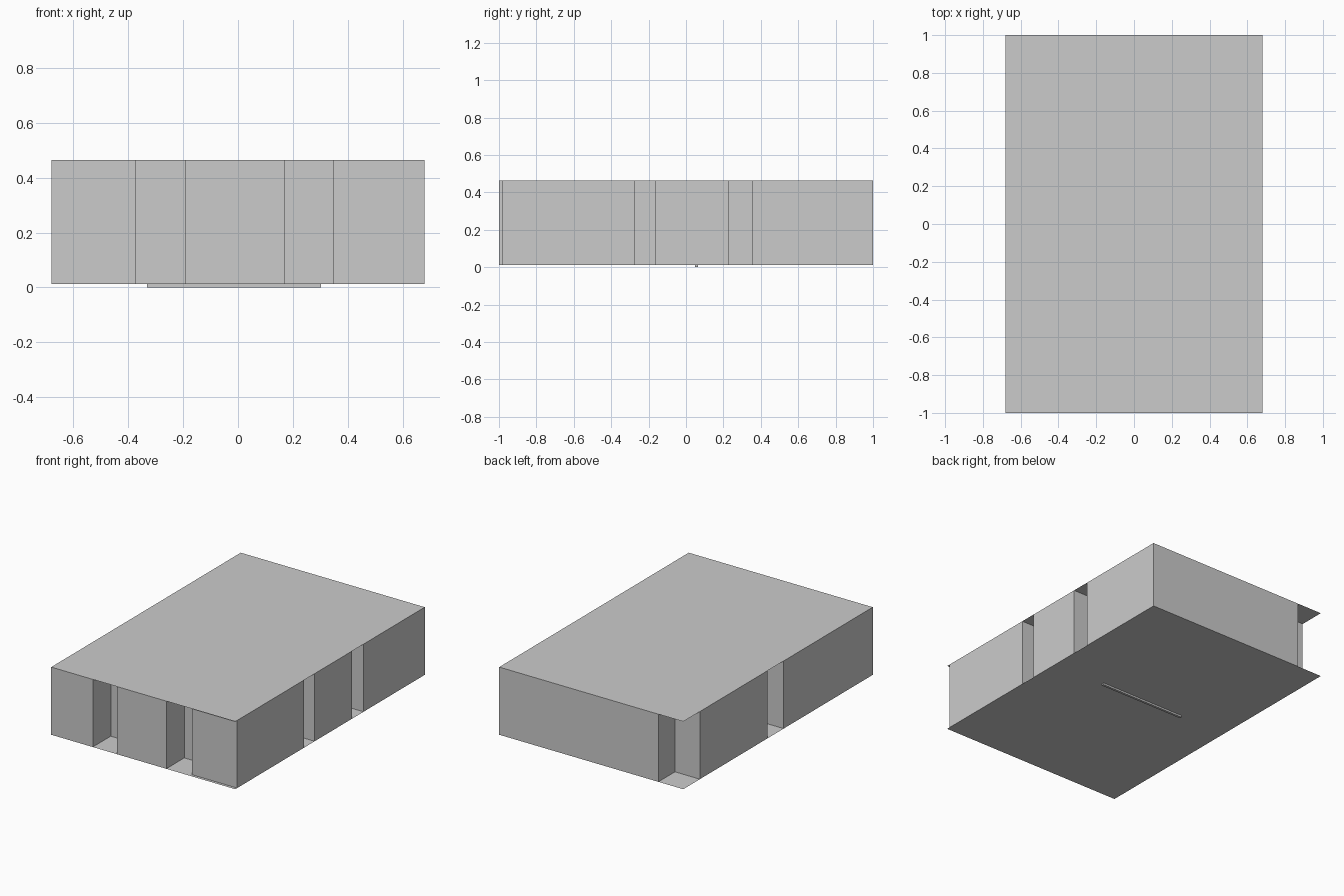
import bpy, bmesh

if "Cube" in bpy.data.objects:
    bpy.data.objects.remove(bpy.data.objects["Cube"])

HX, HY = 0.68, 1.0        # half footprint
Z0, Z1 = 0.012, 0.464     # floor and roof heights
D = 0.19                  # recess depth


def finish(name, bm):
    me = bpy.data.meshes.new(name)
    bm.to_mesh(me)
    bm.free()
    ob = bpy.data.objects.new(name, me)
    bpy.context.collection.objects.link(ob)
    return ob


def sheet(name, z, up):
    bm = bmesh.new()
    pts = [(-HX, -HY), (HX, -HY), (HX, HY), (-HX, HY)]
    f = bm.faces.new([bm.verts.new((x, y, z)) for x, y in pts])
    if not up:
        f.normal_flip()
    finish(name, bm)


# Thin floor and roof sheets
sheet("floor", Z0, False)
sheet("roof", Z1, True)

# Wall outline, counter-clockwise from the front left corner
outline = [(-HX, -HY)]
# front recesses; the right front bay is set back slightly
outline += [(-0.373, -HY), (-0.373, -HY + D), (-0.193, -HY + D), (-0.193, -HY)]
outline += [(0.17, -HY), (0.17, -HY + D), (0.347, -HY + D), (0.347, -0.98), (HX, -0.98)]
# right side recesses
for a, b in ((-0.272, -0.162), (0.23, 0.354)):
    outline += [(HX, a), (HX - D, a), (HX - D, b), (HX, b)]
# back wall with open left corner
outline += [(HX, HY), (-0.496, HY), (-0.496, 0.825), (-HX, 0.825)]
# left side recess
outline += [(-HX, 0.11), (-HX + D, 0.11), (-HX + D, -0.06), (-HX, -0.06)]

bm = bmesh.new()
low = [bm.verts.new((x, y, Z0)) for x, y in outline]
high = [bm.verts.new((x, y, Z1)) for x, y in outline]
n = len(outline)
for i in range(n):
    j = (i + 1) % n
    bm.faces.new((low[i], low[j], high[j], high[i]))
finish("walls", bm)

# Narrow raised strip under the floor
bm = bmesh.new()
bmesh.ops.create_cube(bm, size=1)
for v in bm.verts:
    v.co.x = -0.015 + v.co.x * 0.635
    v.co.y = 0.057 + v.co.y * 0.016
    v.co.z = (v.co.z + 0.5) * Z0
finish("underside_strip", bm)
